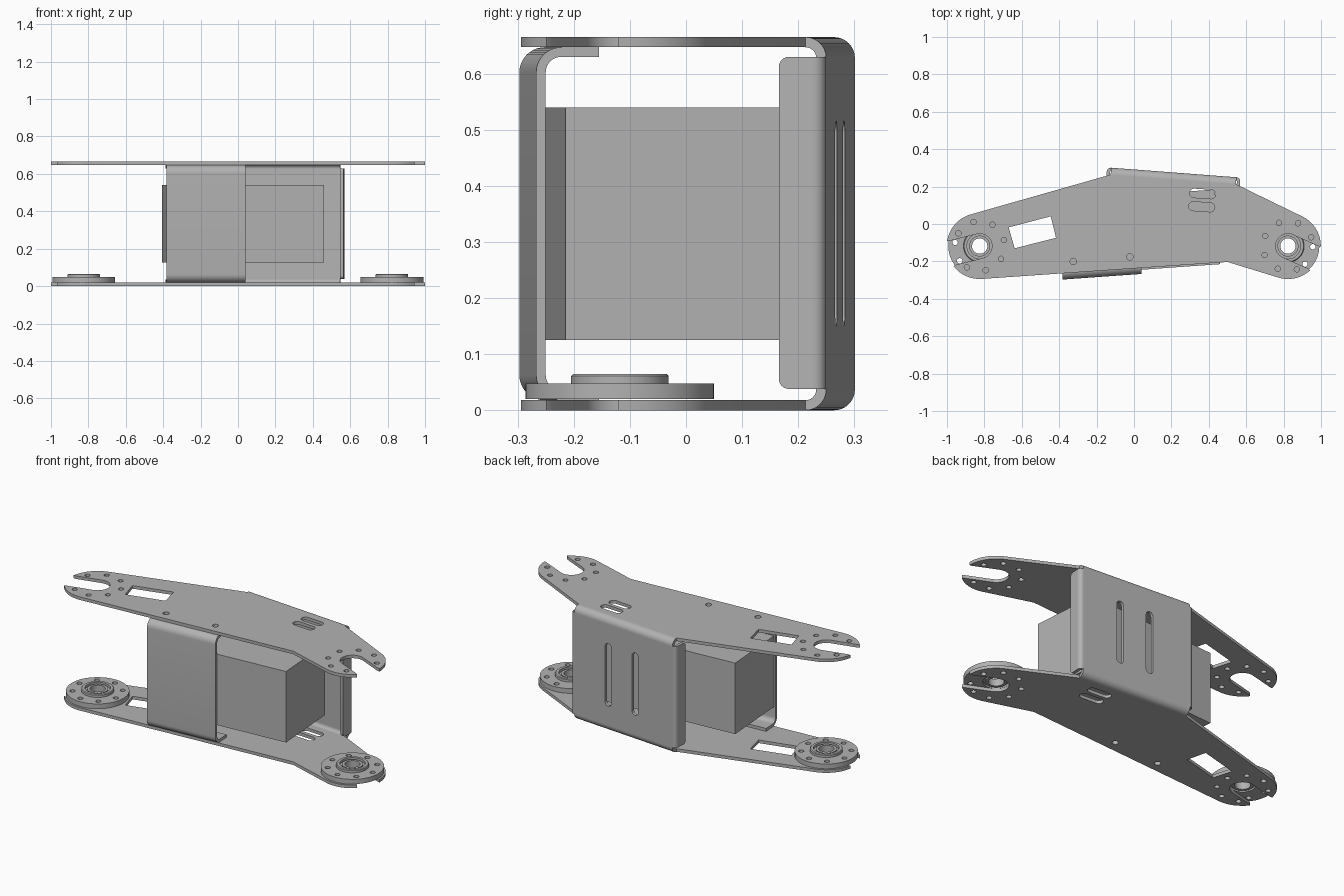
import bpy, bmesh, math
from mathutils import Matrix, Vector

if "Cube" in bpy.data.objects:
    bpy.data.objects.remove(bpy.data.objects["Cube"])

grey = bpy.data.materials.new("satin_grey")
grey.diffuse_color = (0.45, 0.45, 0.45, 1)
grey.use_nodes = True
grey.node_tree.nodes["Principled BSDF"].inputs["Base Color"].default_value = grey.diffuse_color

H, T = 0.665, 0.018            # overall height, sheet thickness
UP = Vector((0, 0, 1))


def arc(cx, cy, r, a0, a1, n=12):
    return [(cx + r * math.cos(math.radians(a0 + (a1 - a0) * i / n)),
             cy + r * math.sin(math.radians(a0 + (a1 - a0) * i / n))) for i in range(n + 1)]


def circle(cx, cy, r, n=24):
    return arc(cx, cy, r, 0, 360, n)[:-1]


def slot(cx, cy, length, width, ang):
    d, c, s = (length - width) / 2, math.cos(math.radians(ang)), math.sin(math.radians(ang))
    return (arc(cx + d * c, cy + d * s, width / 2, ang - 90, ang + 90)
            + arc(cx - d * c, cy - d * s, width / 2, ang + 90, ang + 270))


def bolt_circle(cx, cy, start, skip=()):
    return [p for k in range(8) if k not in skip
            for p in [circle(cx + 0.133 * math.cos(math.radians(start + 45 * k)),
                             cy + 0.133 * math.sin(math.radians(start + 45 * k)), 0.0145, 14)]]


def frame(origin, x, y):
    x, y = Vector(x).normalized(), Vector(y).normalized()
    m = Matrix((x, y, x.cross(y))).transposed().to_4x4()
    m.translation = Vector(origin)
    return m


def finish(name, mesh):
    bm = bmesh.new()
    bm.from_mesh(mesh)
    bmesh.ops.remove_doubles(bm, verts=bm.verts, dist=1e-5)
    bmesh.ops.recalc_face_normals(bm, faces=bm.faces)
    bm.to_mesh(mesh)
    bm.free()
    mesh.materials.clear()
    mesh.materials.append(grey)
    ob = bpy.data.objects.new(name, mesh)
    bpy.context.collection.objects.link(ob)
    bpy.ops.object.select_all(action='DESELECT')
    ob.select_set(True)
    bpy.context.view_layer.objects.active = ob
    bpy.ops.object.shade_smooth_by_angle(angle=math.radians(30))
    return ob


def extrude(name, loops, depth, m):
    """Fill an outline with holes, thicken it evenly about its plane, place it."""
    cu = bpy.data.curves.new(name + "_outline", 'CURVE')
    cu.dimensions, cu.fill_mode, cu.extrude = '2D', 'BOTH', depth / 2
    for pts in loops:
        sp = cu.splines.new('POLY')
        sp.points.add(len(pts) - 1)
        for p, q in zip(sp.points, pts):
            p.co = (q[0], q[1], 0, 1)
        sp.use_cyclic_u = True
    tmp = bpy.data.objects.new(name + "_outline", cu)
    bpy.context.collection.objects.link(tmp)
    mesh = bpy.data.meshes.new_from_object(tmp)
    bpy.data.objects.remove(tmp)
    mesh.transform(m)
    mesh.name = name
    return finish(name, mesh)


def thick(path, t):
    """Outline of a bent strip whose outer side is the path (material on its left)."""
    inner = []
    for i, p in enumerate(path):
        a, b = Vector(path[max(i - 1, 0)]), Vector(path[min(i + 1, len(path) - 1)])
        d = (b - a).normalized()
        inner.append((p[0] - d.y * t, p[1] + d.x * t))
    return path + inner[::-1]


def lathe(name, profile, cx, cy, n=48):
    bm = bmesh.new()
    rings = [[bm.verts.new((cx + x, cy + y, z)) for x, y in circle(0, 0, r, n)] for r, z in profile]
    for a, b in zip(rings, rings[1:] + rings[:1]):
        for i in range(n):
            bm.faces.new((a[i], a[(i + 1) % n], b[(i + 1) % n], b[i]))
    mesh = bpy.data.meshes.new(name)
    bm.to_mesh(mesh)
    bm.free()
    return finish(name, mesh)


# --- side plates: two forked round ends joined by a bent arm outline
HUBS = {"left": (-0.825, -0.118, 194), "right": (0.823, -0.118, 336)}


def fork(cx, cy, ang, a0, a1, R=0.176, w=0.066):
    def local(x, y):
        c, s = math.cos(math.radians(ang)), math.sin(math.radians(ang))
        return (cx + x * c - y * s, cy + x * s + y * c)
    notch = [local(0.163, -0.070), local(0.150, -w)]
    notch += arc(cx, cy, w, ang - 90, ang - 270, 20)
    notch += [local(0.150, w), local(0.163, 0.070)]
    return arc(cx, cy, R, a0, ang - 27, 14) + notch + arc(cx, cy, R, ang + 27, a1, 14)


bend_l, bend_r = (-0.125, 0.264), (0.545, 0.213)
outline = (fork(*HUBS["left"], 105, 274) + [(0.50, -0.203)]
           + fork(*HUBS["right"], 253, 426) + [bend_r, bend_l])
holes = [slot(0.367, 0.162, 0.14, 0.048, -4), slot(0.362, 0.092, 0.14, 0.048, -4),
         [(-0.67, -0.018), (-0.445, 0.041), (-0.417, -0.074), (-0.638, -0.13)],
         circle(-0.325, -0.2, 0.017), circle(-0.022, -0.176, 0.017)]
holes += bolt_circle(-0.825, -0.118, 14, (4,)) + bolt_circle(0.823, -0.118, 21, (7,))
for name, z in (("bottom_plate", T / 2), ("top_plate", H - T / 2)):
    extrude(name, [outline] + holes, T, Matrix.Translation((0, 0, z)))

# --- back panel: flat web with two slots, rolled into both plates
R = 0.037
bl, br = Vector((*bend_l, 0)), Vector((*bend_r, 0))
u = (br - bl).normalized()
inward = Vector((u.y, -u.x, 0))
L = (br - bl).length
face_l = bl - inward * R        # outer face line, left end
web = [(0, R), (L, R), (L, H - R), (0, H - R)]
web_slots = [slot(x, 0.333, 0.366, 0.042, 90) for x in (0.255, 0.44)]
extrude("back_panel", [web] + web_slots, T, frame(face_l + inward * T / 2, u, UP))
mid = face_l + u * L / 2
extrude("back_top_bend", [thick(arc(R, H - R, R, 90, 180), T)], L, frame(mid, inward, UP))
extrude("back_bottom_bend", [thick(arc(R, R, R, 180, 270), T)], L, frame(mid, inward, UP))

# --- stiffening lips folded inward at both ends of the back panel
r, lip, zlo, zhi = 0.022, 0.083, 0.038, 0.63
for name, origin, out in (("left", face_l, -u), ("right", face_l + u * L, u)):
    path = arc(0, r, r, -90, 0, 8)
    extrude(name + "_lip_bend", [thick(path, T)], zhi - zlo,
            frame(origin + UP * (zlo + zhi) / 2, out, inward))
    c = 0.018
    flat = ([(r, zlo), (lip - c, zlo)] + arc(lip - c, zlo + c, c, -90, 0, 6)
            + arc(lip - c, zhi - c, c, 0, 90, 6) + [(r, zhi)])
    extrude(name + "_lip", [flat], T, frame(origin + out * (r - T / 2), inward, UP))

# --- front C-shaped bracket between the plates
a, b = Vector((-0.381, -0.297, 0)), Vector((0.041, -0.267, 0))
fu = (b - a).normalized()
fin = Vector((-fu.y, fu.x, 0))
z0, z1, rb, reach = T, H - T, 0.045, 0.112
path = ([(reach, z1)] + arc(rb, z1 - rb, rb, 90, 180, 10)
        + arc(rb, z0 + rb, rb, 180, 270, 10) + [(reach, z0)])
extrude("front_bracket", [thick(path, 0.017)], (b - a).length, frame((a + b) / 2, fin, UP))

# --- motor block, held parallel to the front bracket
box = [(-0.42, -0.20), (0.42, -0.20), (0.42, 0.20), (-0.42, 0.20)]
extrude("motor_block", [box], 0.415, frame((0.0275, -0.045, 0.3325), fu, fin))

# --- hubs on the bottom plate: drilled flange, raised collar and bearing
for side, (cx, cy, ang) in HUBS.items():
    extrude(side + "_hub_flange", [circle(cx, cy, 0.168, 56), circle(cx, cy, 0.075, 40)]
            + bolt_circle(cx, cy, ang + 22.5), 0.028, Matrix.Translation((cx * 0, 0, 0.034)))
    lathe(side + "_hub_collar", [(0.068, 0.02), (0.087, 0.02), (0.087, 0.061),
                                 (0.083, 0.065), (0.068, 0.065)], cx, cy)
    lathe(side + "_bearing", [(0.041, 0.02), (0.056, 0.02), (0.056, 0.03), (0.068, 0.03),
                              (0.068, 0.05), (0.056, 0.05), (0.056, 0.06), (0.041, 0.06)], cx, cy)
